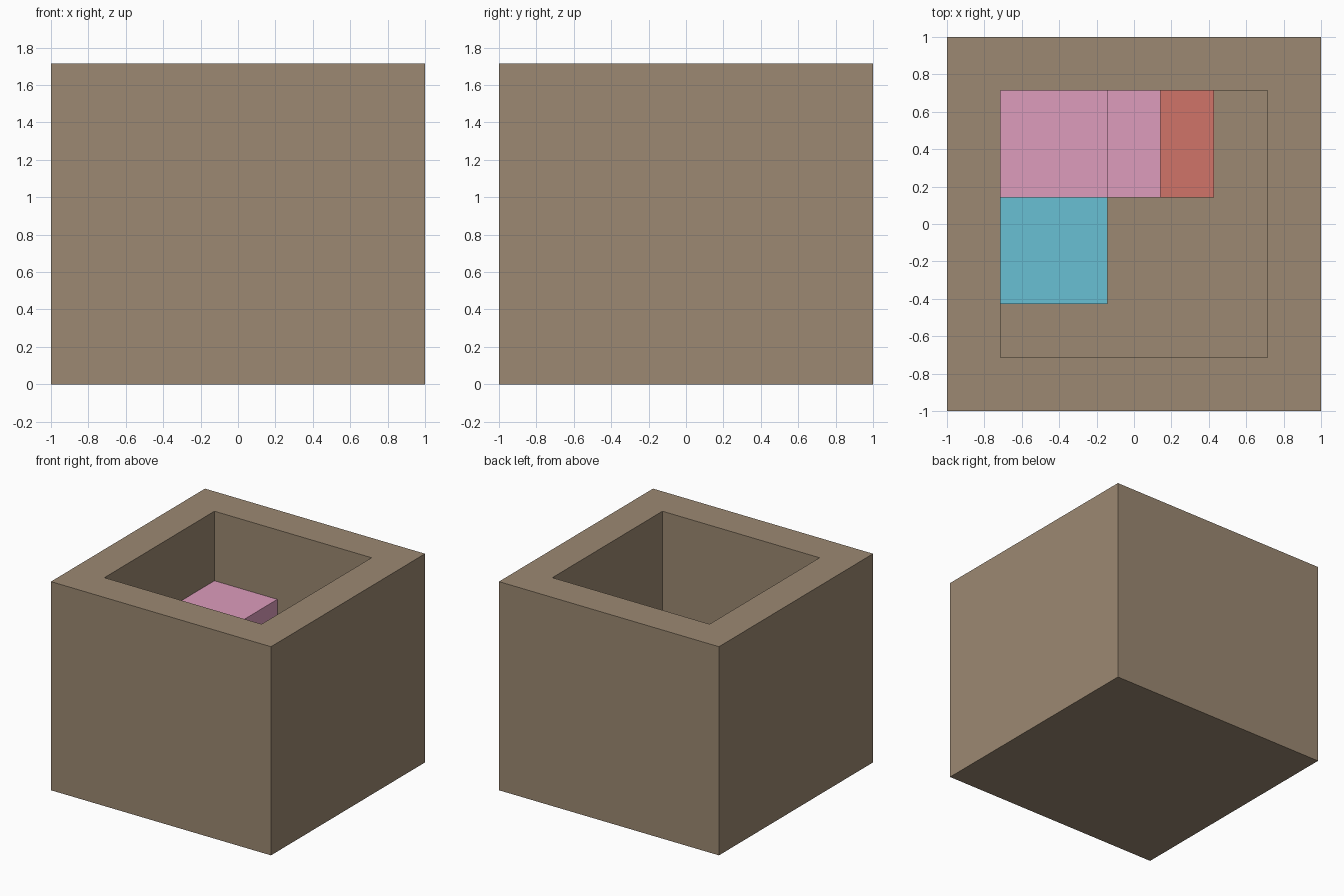
import bpy, bmesh
from mathutils import Vector

if "Cube" in bpy.data.objects:
    bpy.data.objects.remove(bpy.data.objects["Cube"])

U = 2 / 7  # one puzzle cell


def material(name, rgb):
    m = bpy.data.materials.new(name)
    lin = [(c / 255 / 12.92) if c <= 10 else ((c / 255 + 0.055) / 1.055) ** 2.4 for c in rgb]
    m.diffuse_color = (*lin, 1)
    m.use_nodes = True
    m.node_tree.nodes["Principled BSDF"].inputs["Base Color"].default_value = m.diffuse_color
    return m


def add_mesh(name, bm, mat):
    bmesh.ops.recalc_face_normals(bm, faces=bm.faces[:])
    me = bpy.data.meshes.new(name)
    bm.to_mesh(me)
    bm.free()
    me.materials.append(mat)
    ob = bpy.data.objects.new(name, me)
    bpy.context.collection.objects.link(ob)
    return ob


def box(bm, lo, hi):
    verts = bmesh.ops.create_cube(bm, size=1)["verts"]
    lo, hi = Vector(lo) * U, Vector(hi) * U
    for v in verts:
        v.co = (lo + hi) / 2 + v.co * (hi - lo)
    bm.normal_update()


brown = material("brown wood", (156, 137, 114))
pink = material("pink", (221, 156, 188))
red = material("red", (208, 115, 105))
cyan = material("cyan", (104, 192, 212))

# Open tray: solid block with its top inset one cell and sunk to a one-cell floor
bm = bmesh.new()
box(bm, (-3.5, -3.5, 0), (3.5, 3.5, 6))
top = max(bm.faces, key=lambda f: f.calc_center_median().z)
bmesh.ops.inset_region(bm, faces=[top], thickness=U, use_even_offset=True)
for v in top.verts:
    v.co.x = 2.5 * U if v.co.x > 0 else -2.5 * U
    v.co.y = 2.5 * U if v.co.y > 0 else -2.5 * U
hole = bmesh.ops.extrude_discrete_faces(bm, faces=[top])["faces"][0]
bmesh.ops.translate(bm, verts=hole.verts[:], vec=(0, 0, -5 * U))
add_mesh("tray", bm, brown)

# Blocks packed into the back left corner (cell coordinates)
blocks = [
    ("tall_block", (-2.5, 0.5, 1), (-0.5, 2.5, 4), pink),
    ("step_block", (-0.5, 0.5, 1), (0.5, 2.5, 3), pink),
    ("low_block", (0.5, 0.5, 1), (1.5, 2.5, 2), red),
    ("cube_block", (-2.5, -1.5, 1), (-0.5, 0.5, 3), cyan),
]
for name, lo, hi, mat in blocks:
    bm = bmesh.new()
    box(bm, lo, hi)
    add_mesh(name, bm, mat)
